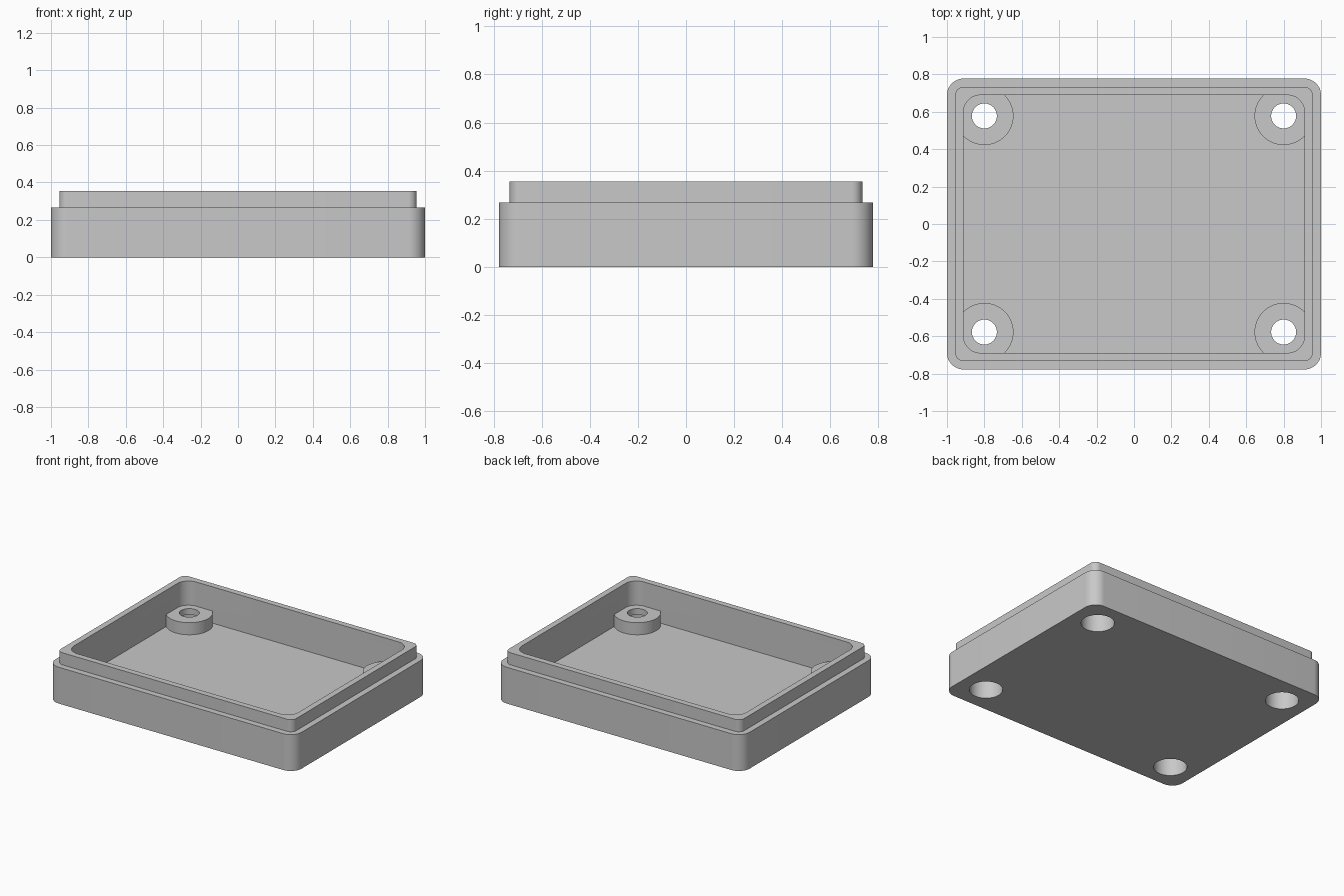
import bpy
import bmesh
from math import sin, cos, pi, radians

if "Cube" in bpy.data.objects:
    bpy.data.objects.remove(bpy.data.objects["Cube"], do_unlink=True)

U = 2 / 45                      # one design unit: the case is 45 x 35 x 8
HALF_X, HALF_Y = 22.5, 17.5
HOLE_INSET = 4.5

grey = bpy.data.materials.new("plain grey")
grey.use_nodes = True
colour = (0.58, 0.58, 0.58, 1)
grey.diffuse_color = colour
grey.node_tree.nodes["Principled BSDF"].inputs["Base Color"].default_value = colour


def prism(name, outline, z0, z1):
    """Extrude a closed outline between two heights."""
    bm = bmesh.new()
    face = bm.faces.new([bm.verts.new((x * U, y * U, z0 * U)) for x, y in outline])
    top = bmesh.ops.extrude_face_region(bm, geom=[face])["geom"]
    verts = [v for v in top if isinstance(v, bmesh.types.BMVert)]
    bmesh.ops.translate(bm, verts=verts, vec=(0, 0, (z1 - z0) * U))
    bmesh.ops.recalc_face_normals(bm, faces=bm.faces)
    mesh = bpy.data.meshes.new(name)
    bm.to_mesh(mesh)
    bm.free()
    mesh.materials.append(grey)
    obj = bpy.data.objects.new(name, mesh)
    bpy.context.collection.objects.link(obj)
    return obj


def rounded_rect(inset, radius, steps=12):
    """Rectangle outline, set in from the outer wall, with round corners."""
    points = []
    for corner, (sx, sy) in enumerate([(1, 1), (-1, 1), (-1, -1), (1, -1)]):
        cx = sx * (HALF_X - inset - radius)
        cy = sy * (HALF_Y - inset - radius)
        for i in range(steps + 1):
            a = (corner + i / steps) * pi / 2
            points.append((cx + radius * cos(a), cy + radius * sin(a)))
    return points


def circle(cx, cy, radius, steps=64):
    return [(cx + radius * cos(2 * pi * i / steps),
             cy + radius * sin(2 * pi * i / steps)) for i in range(steps)]


def combine(target, tool, operation):
    """Apply a boolean and discard the tool."""
    mod = target.modifiers.new(operation, "BOOLEAN")
    mod.operation = operation
    mod.solver = "EXACT"
    mod.object = tool
    bpy.context.view_layer.objects.active = target
    bpy.ops.object.modifier_apply(modifier=mod.name)
    bpy.data.objects.remove(tool, do_unlink=True)


# Outer shell, raised lip and hollow interior
case = prism("case_tray", rounded_rect(0, 2), 0, 6)
combine(case, prism("lip", rounded_rect(1, 1), 3, 8), "UNION")
combine(case, prism("cavity", rounded_rect(2, 2), 2, 9), "DIFFERENCE")

# Corner screw bosses, each with a through hole and a counterbore below
centres = [(sx * (HALF_X - HOLE_INSET), sy * (HALF_Y - HOLE_INSET))
           for sx in (-1, 1) for sy in (-1, 1)]
for x, y in centres:
    combine(case, prism("boss", circle(x, y, 3.5), 1, 4), "UNION")
for x, y in centres:
    combine(case, prism("screw_hole", circle(x, y, 1.5), -1, 5), "DIFFERENCE")
    combine(case, prism("counterbore", circle(x, y, 2.5), -1, 3), "DIFFERENCE")

# Smooth the round corners and bores, keep the edges crisp
bpy.ops.object.select_all(action="DESELECT")
case.select_set(True)
bpy.context.view_layer.objects.active = case
bpy.ops.object.shade_smooth_by_angle(angle=radians(30))
